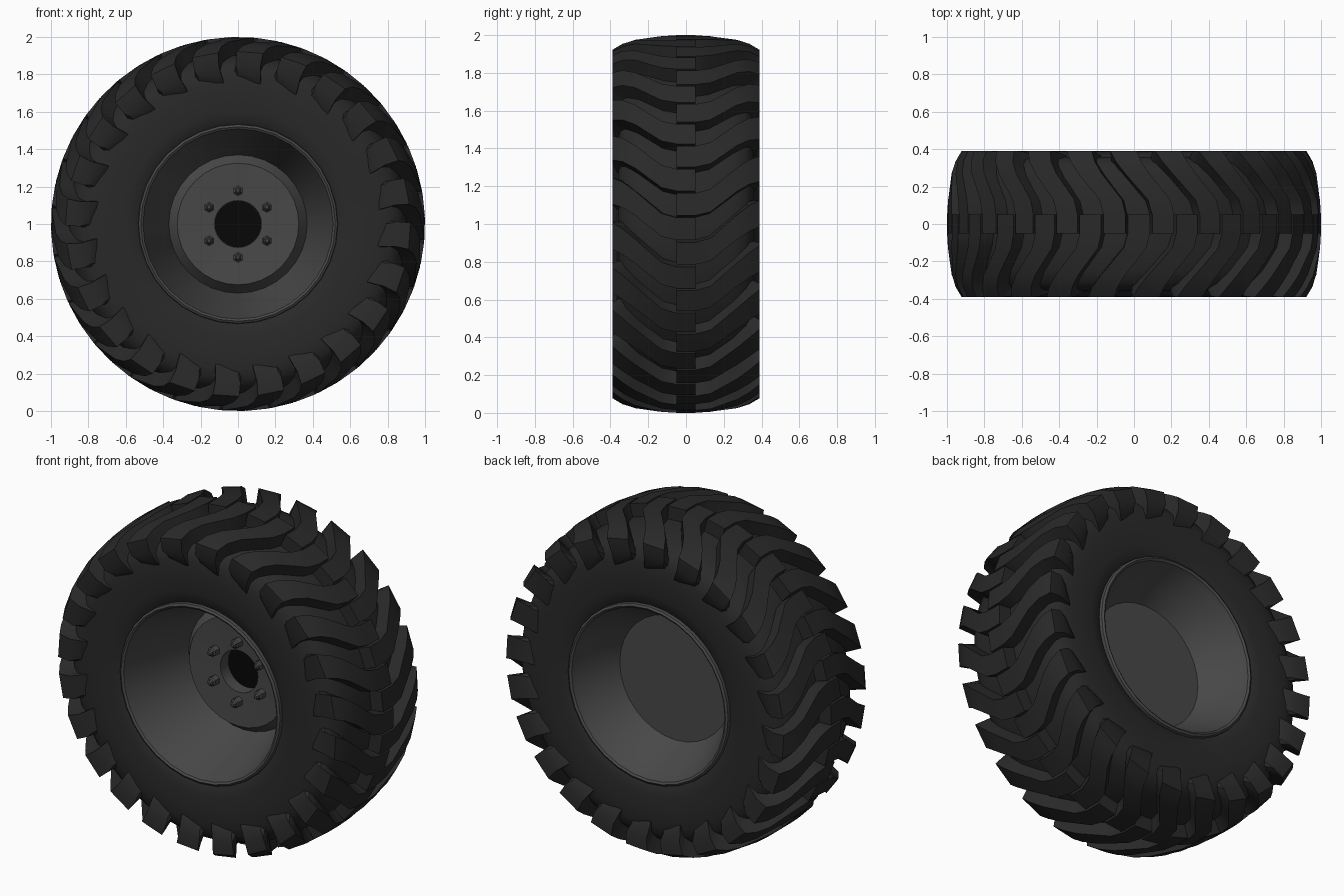
import bpy, bmesh
from math import sin, cos, pi, radians

if "Cube" in bpy.data.objects:
    bpy.data.objects.remove(bpy.data.objects["Cube"])

CZ = 1.0      # axle height
LUGS = 24     # tread bars per side


def material(name, v):
    m = bpy.data.materials.new(name)
    m.diffuse_color = (v, v, v, 1)
    m.use_nodes = True
    m.node_tree.nodes["Principled BSDF"].inputs["Base Color"].default_value = m.diffuse_color
    return m


RUBBER = material("rubber", 0.022)
STEEL = material("steel", 0.065)
BLACK = material("black", 0.002)


def polar(r, y, a):
    """Point at radius r, clockwise angle a from the top, seen from the front."""
    return (r * sin(a), y, CZ + r * cos(a))


def finish(bm, name, mat, angle):
    bmesh.ops.recalc_face_normals(bm, faces=bm.faces)
    me = bpy.data.meshes.new(name)
    bm.to_mesh(me)
    bm.free()
    me.materials.append(mat)
    me.shade_smooth()
    me.set_sharp_from_angle(angle=radians(angle))
    ob = bpy.data.objects.new(name, me)
    bpy.context.collection.objects.link(ob)
    return ob


def lathe(name, profile, seg, mat, angle=30, loop=False, cx=0.0, cz=0.0):
    """Revolve (radius, y) points about the axle direction."""
    bm = bmesh.new()
    rings = []
    for r, y in profile:
        n = 1 if r == 0 else seg
        ring = []
        for i in range(n):
            x, yy, z = polar(r, y, 2 * pi * i / seg)
            ring.append(bm.verts.new((x + cx, yy, z + cz)))
        rings.append(ring)
    pairs = list(zip(rings, rings[1:]))
    if loop:
        pairs.append((rings[-1], rings[0]))
    for a, b in pairs:
        for i in range(seg):
            j = (i + 1) % seg
            vs = [a[i % len(a)], a[j % len(a)], b[j % len(b)], b[i % len(b)]]
            bm.faces.new(list(dict.fromkeys(vs)))
    return finish(bm, name, mat, angle)


# Tyre carcass: half profile mirrored across the centre plane
half = [(0.52, 0.33), (0.54, 0.347), (0.60, 0.357), (0.70, 0.362), (0.78, 0.358),
        (0.83, 0.345), (0.87, 0.315), (0.90, 0.25), (0.917, 0.13)]
lathe("tyre", half + [(0.922, 0)] + [(r, -y) for r, y in reversed(half)],
      96, RUBBER, 35, loop=True)

# Tread bars: top radius, top y, base radius, base y, sweep angle, half width (degrees)
STATIONS = [
    (1.000, -0.05, 0.89, -0.05, 0.0, 3.4),
    (1.000, 0.05, 0.89, 0.05, 0.0, 3.4),
    (0.996, 0.13, 0.89, 0.12, -1.2, 3.5),
    (0.976, 0.27, 0.87, 0.25, -8.0, 3.8),
    (0.955, 0.335, 0.85, 0.30, -10.8, 4.1),
    (0.922, 0.390, 0.82, 0.32, -12.5, 4.4),
    (0.850, 0.388, 0.80, 0.33, -12.9, 4.5),
    (0.785, 0.365, 0.77, 0.34, -12.0, 4.6),
]


def tread(name, side, phase):
    bm = bmesh.new()
    for k in range(LUGS):
        rows = []
        for i, (rt, yt, rb, yb, a, w) in enumerate(STATIONS):
            mid = 360 / LUGS * k + phase + a
            tip = 0.025 if i == len(STATIONS) - 1 else 0   # hooked leading corner
            lo, hi = radians(mid - w), radians(mid + w)
            flare = radians(0.5)
            rows.append([bm.verts.new(p) for p in (
                polar(rb, side * yb, lo - flare), polar(rt + tip, side * yt, lo),
                polar(rt - tip, side * yt, hi), polar(rb - tip, side * yb, hi + flare))])
        for p, q in zip(rows, rows[1:]):
            for i in range(4):
                j = (i + 1) % 4
                bm.faces.new((p[i], p[j], q[j], q[i]))
        bm.faces.new(rows[0])
        bm.faces.new(rows[-1])
    finish(bm, name, RUBBER, 28)


tread("tread_back", 1, 9.0)
tread("tread_front", -1, 16.5)

# Wheel: deep dished front, plain dished back
lathe("wheel_rim", [
    (0, 0.092), (0.125, 0.092), (0.125, 0.01), (0.325, 0.0), (0.37, 0.06),
    (0.43, -0.12), (0.50, -0.335), (0.508, -0.36), (0.52, -0.368), (0.532, -0.36),
    (0.535, -0.33), (0.517, -0.30), (0.517, 0.30), (0.535, 0.33), (0.532, 0.36),
    (0.52, 0.368), (0.508, 0.36), (0.50, 0.335), (0.43, 0.20), (0.37, 0.10), (0, 0.10)],
    32, STEEL, 25)

# Dark hub bore
lathe("hub_bore", [(0, 0.086), (0.1245, 0.086), (0.1245, 0.091), (0, 0.091)], 32, BLACK)

# Wheel nuts with domed studs
for i in range(6):
    a = i * pi / 3
    lathe("wheel_nut_%d" % (i + 1),
          [(0, 0.02), (0.029, 0.02), (0.029, -0.03), (0.02, -0.036),
           (0.017, -0.048), (0.009, -0.054), (0, -0.055)],
          6, STEEL, 20, cx=0.178 * sin(a), cz=0.178 * cos(a))
